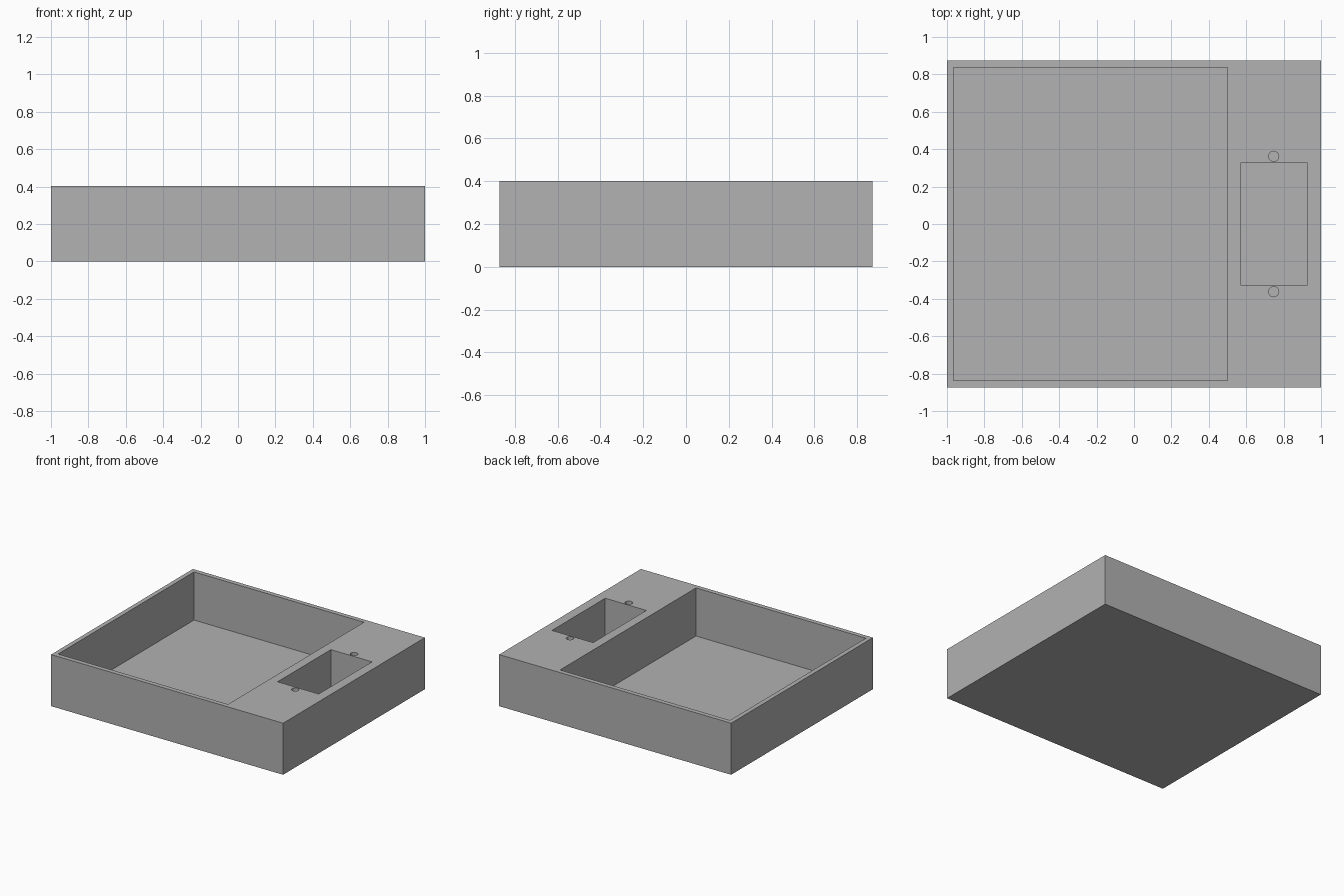
import bpy
import bmesh
from mathutils import Matrix, Vector

default_cube = bpy.data.objects.get("Cube")
if default_cube:
    bpy.data.objects.remove(default_cube, do_unlink=True)

HEIGHT = 0.402
FLOOR = 0.027
ABOVE = HEIGHT + 0.1  # cutters rise past the top face

grey = bpy.data.materials.new("plain grey")
grey.use_nodes = True
colour = (0.445, 0.445, 0.445, 1)
grey.diffuse_color = colour
grey.node_tree.nodes["Principled BSDF"].inputs["Base Color"].default_value = colour


def add_object(name, bm):
    mesh = bpy.data.meshes.new(name)
    bm.to_mesh(mesh)
    bm.free()
    mesh.materials.append(grey)
    obj = bpy.data.objects.new(name, mesh)
    bpy.context.collection.objects.link(obj)
    return obj


def add_box(name, low, high):
    low, high = Vector(low), Vector(high)
    bm = bmesh.new()
    place = Matrix.Translation((low + high) / 2) @ Matrix.Diagonal((high - low).to_4d())
    bmesh.ops.create_cube(bm, size=1, matrix=place)
    return add_object(name, bm)


def add_cylinder(name, x, y, radius, bottom, top):
    bm = bmesh.new()
    bmesh.ops.create_cone(bm, cap_ends=True, segments=32, radius1=radius, radius2=radius,
                          depth=top - bottom,
                          matrix=Matrix.Translation((x, y, (bottom + top) / 2)))
    return add_object(name, bm)


# Solid block
tray = add_box("tray", (-1, -0.873, 0), (1, 0.873, HEIGHT))

# Large compartment, small compartment and the two screw holes beside it
cutters = [
    add_box("large_compartment_cutter", (-0.965, -0.837, FLOOR), (0.5, 0.837, ABOVE)),
    add_box("small_compartment_cutter", (0.571, -0.328, FLOOR), (0.926, 0.328, ABOVE)),
]
for side, y in (("front", -0.362), ("back", 0.362)):
    cutters.append(add_cylinder(side + "_screw_hole_cutter", 0.747, y, 0.027, 0.15, ABOVE))

for cutter in cutters:
    cutter.hide_render = True
    cut = tray.modifiers.new(cutter.name, "BOOLEAN")
    cut.operation = "DIFFERENCE"
    cut.solver = "EXACT"
    cut.object = cutter

# Apply the cuts and drop the cutters
bpy.ops.object.select_all(action="DESELECT")
bpy.context.view_layer.objects.active = tray
tray.select_set(True)
for name in [cutter.name for cutter in cutters]:
    bpy.ops.object.modifier_apply(modifier=name)
for cutter in cutters:
    bpy.data.objects.remove(cutter, do_unlink=True)
bpy.ops.object.shade_smooth_by_angle()
